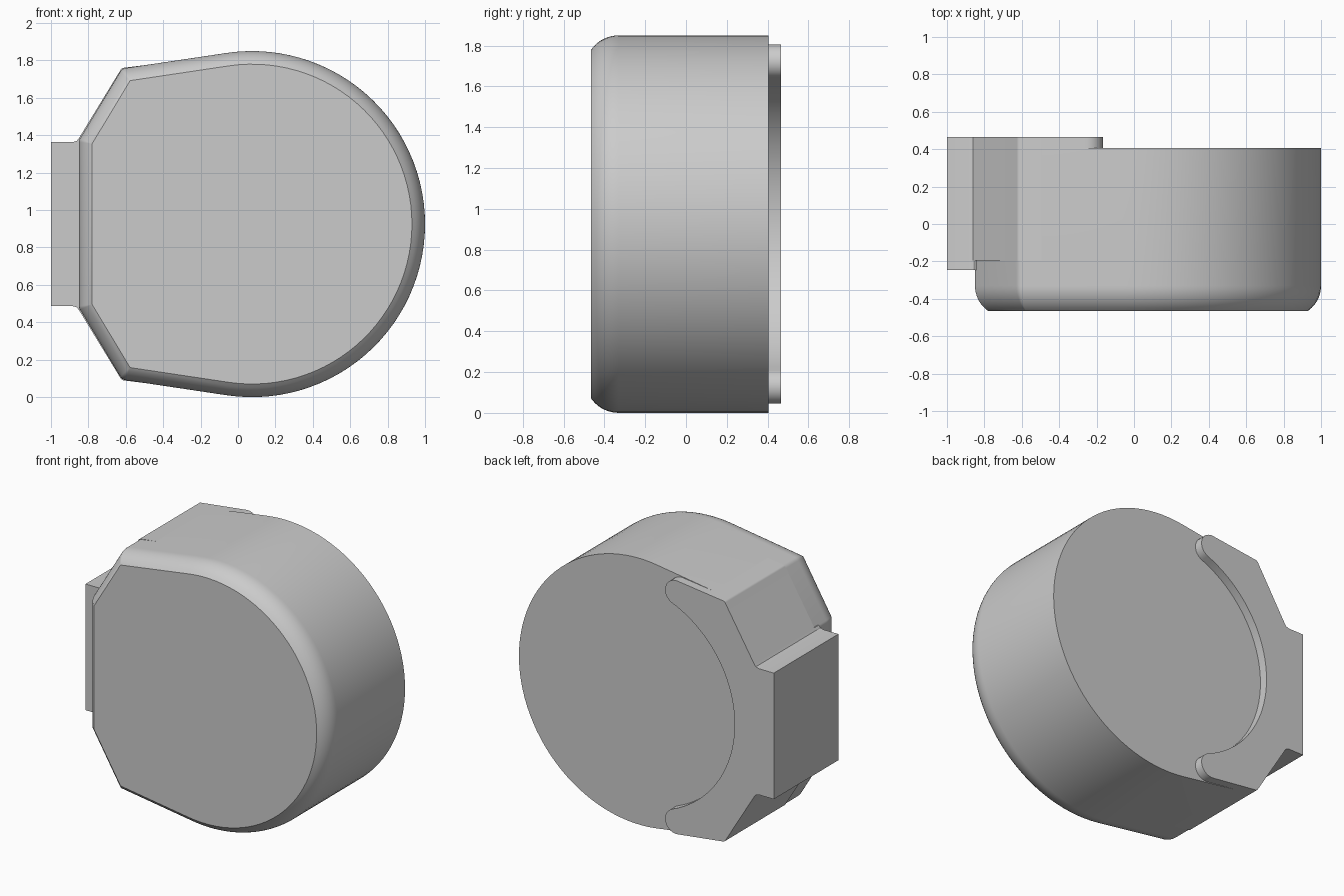
import bpy, bmesh
from math import cos, sin, radians, sqrt

if "Cube" in bpy.data.objects:
    bpy.data.objects.remove(bpy.data.objects["Cube"])

grey = bpy.data.materials.new("mid grey")
grey.use_nodes = True
COLOUR = (0.6, 0.6, 0.6, 1)
grey.diffuse_color = COLOUR
grey.node_tree.nodes["Principled BSDF"].inputs["Base Color"].default_value = COLOUR

CX, CZ, R = 0.075, 0.925, 0.925      # centre and radius of the round side
TOP, CHAMFER, SIDE = (98.5, R), (149, 1.024), (180, R)   # flats: normal angle, distance


def arc(cx, cz, r, start, end, steps):
    angles = [radians(start + (end - start) * i / steps) for i in range(steps + 1)]
    return [(cx + r * cos(a), cz + r * sin(a)) for a in angles]


def corner(flat_a, flat_b, inset, r):
    """Rounded corner where two flats meet."""
    a, b = radians(flat_a[0]), radians(flat_b[0])
    da, db = flat_a[1] - inset - r, flat_b[1] - inset - r
    k = sin(b - a)
    x = (da * sin(b) - db * sin(a)) / k
    z = (db * cos(a) - da * cos(b)) / k
    return arc(CX + x, CZ + z, r, flat_a[0], flat_b[0], 4)


def mirror(points):
    return [(x, 2 * CZ - z) for x, z in reversed(points)]


def case_outline(inset, r):
    half = corner(TOP, CHAMFER, inset, r) + corner(CHAMFER, SIDE, inset, r)
    return arc(CX, CZ, R - inset, -TOP[0], TOP[0], 56) + half + mirror(half)


def loft(name, sections):
    """Skin matching outlines placed along y and cap both ends."""
    bm = bmesh.new()
    rings = [[bm.verts.new((x, y, z)) for x, z in pts] for y, pts in sections]
    n = len(rings[0])
    for low, high in zip(rings, rings[1:]):
        for i in range(n):
            j = (i + 1) % n
            bm.faces.new((low[i], low[j], high[j], high[i]))
    bm.faces.new(rings[0])
    bm.faces.new(rings[-1])
    bmesh.ops.remove_doubles(bm, verts=bm.verts[:], dist=0.0002)
    bmesh.ops.recalc_face_normals(bm, faces=bm.faces[:])
    mesh = bpy.data.meshes.new(name)
    bm.to_mesh(mesh)
    bm.free()
    mesh.materials.append(grey)
    obj = bpy.data.objects.new(name, mesh)
    bpy.context.collection.objects.link(obj)
    bpy.ops.object.select_all(action='DESELECT')
    obj.select_set(True)
    bpy.context.view_layer.objects.active = obj
    bpy.ops.object.shade_smooth_by_angle(angle=radians(30))
    return obj


# Case: rounded front rim running into straight walls
FRONT, BACK, DEPTH, RIM = -0.465, 0.405, 0.135, 0.07
rim_r = (DEPTH ** 2 + RIM ** 2) / (2 * RIM)
sections = []
for i in range(9):
    d = DEPTH * (1 - i / 8)
    inset = rim_r - sqrt(rim_r ** 2 - d ** 2)
    sections.append((FRONT + DEPTH - d, case_outline(inset, 0.04 * (1 - inset / RIM))))
sections.append((BACK, case_outline(0, 0.04)))
loft("case", sections)

# Bracket: C-shaped clamp with rounded arm tips and a square foot
foot = [(-0.85, 1.385), (-0.862, 1.37), (-0.885, 1.363), (-1, 1.363)]
tip_x, tip_z, tip_r = -0.25, 1.72, 0.085
upper = arc(tip_x, tip_z, tip_r, -67.8, TOP[0], 14)
upper += corner(TOP, CHAMFER, -0.003, 0.02) + foot
inner = arc(CX, CZ, 0.774, 247.8, 112.2, 40)[1:-1]
loft("bracket", [(y, upper + mirror(upper) + inner) for y in (-0.195, 0.465)])

# Front end of the foot, reaching past the bracket
block = [(-0.8, 1.385)] + foot
loft("foot_end", [(y, block + mirror(block)) for y in (-0.245, -0.195)])
